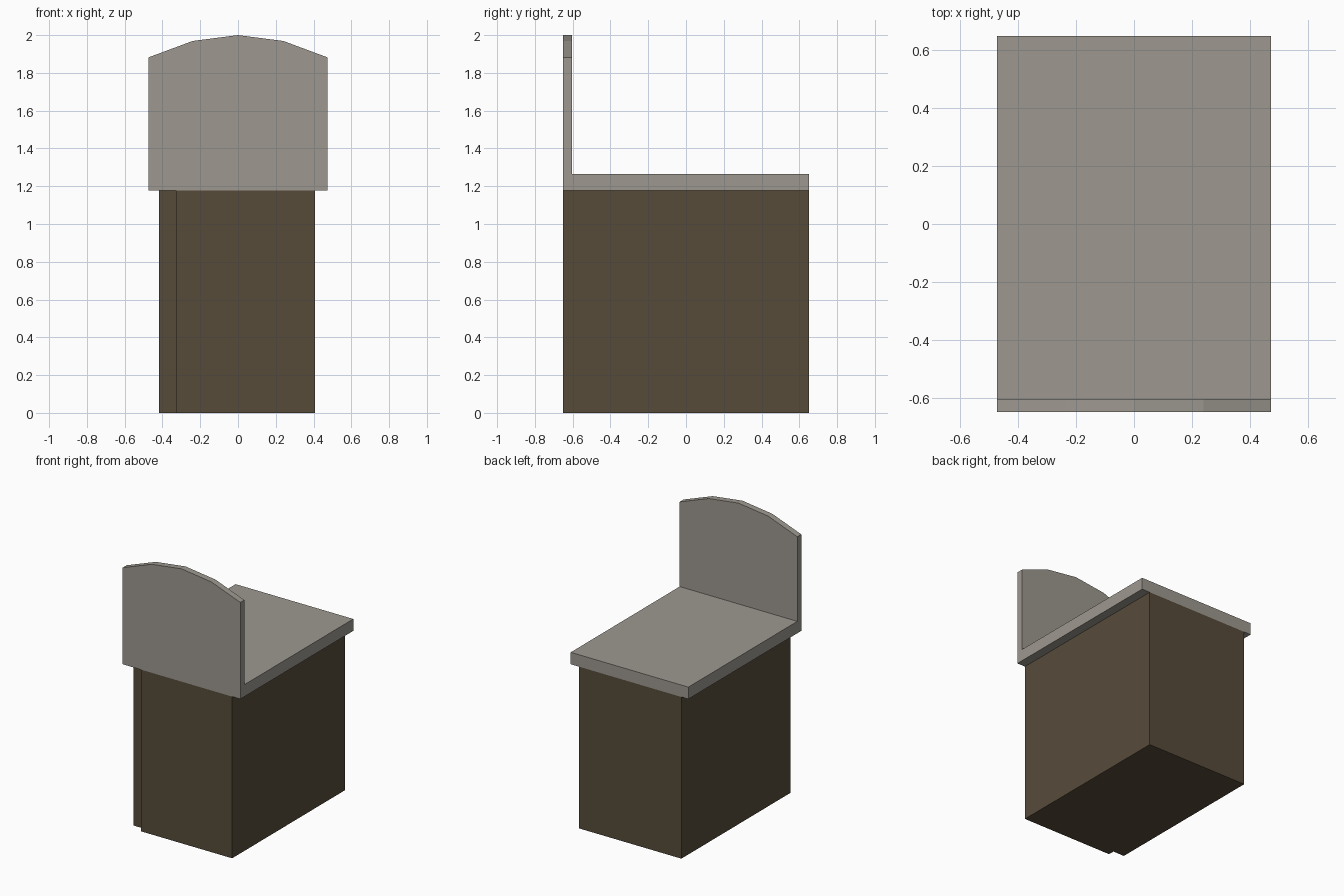
import bpy, bmesh
from mathutils import Vector

if "Cube" in bpy.data.objects:
    bpy.data.objects.remove(bpy.data.objects["Cube"])


def material(name, color):
    m = bpy.data.materials.new(name)
    m.diffuse_color = (*color, 1)
    m.use_nodes = True
    m.node_tree.nodes["Principled BSDF"].inputs["Base Color"].default_value = m.diffuse_color
    return m


def extrude_profile(name, points, direction, mat):
    """Flat polygon extruded along a vector into a closed solid."""
    bm = bmesh.new()
    face = bm.faces.new([bm.verts.new(p) for p in points])
    ext = bmesh.ops.extrude_face_region(bm, geom=[face], use_keep_orig=True)
    top = [g for g in ext["geom"] if isinstance(g, bmesh.types.BMVert)]
    bmesh.ops.translate(bm, verts=top, vec=Vector(direction))
    bmesh.ops.recalc_face_normals(bm, faces=bm.faces)
    mesh = bpy.data.meshes.new(name)
    bm.to_mesh(mesh)
    bm.free()
    mesh.materials.append(mat)
    obj = bpy.data.objects.new(name, mesh)
    bpy.context.collection.objects.link(obj)
    return obj


stone = material("grey stone", (0.34, 0.315, 0.28))
earth = material("dark brown", (0.095, 0.07, 0.042))

W, D = 0.474, 0.65       # half width and half depth of the stone
BASE, TOP = 1.178, 1.265  # underside and top of the slab
BACK = -0.604            # inner face of the upright board

# Brown base with a shallow notch along its front left corner
base = [(-0.418, BACK), (-0.327, BACK), (-0.327, -D), (0.408, -D), (0.408, D), (-0.418, D)]
extrude_profile("base", [(x, y, 0) for x, y in base], (0, 0, BASE), earth)

# Flat slab behind the upright board
slab = [(-W, BACK), (W, BACK), (W, D), (-W, D)]
extrude_profile("slab", [(x, y, BASE) for x, y in slab], (0, 0, TOP - BASE), stone)

# Upright board with a faceted arched top
board = [(-W, BASE), (W, BASE), (W, 1.882), (0.24, 1.969), (0, 2), (-0.24, 1.969), (-W, 1.882)]
extrude_profile("headboard", [(x, -D, z) for x, z in board], (0, BACK + D, 0), stone)
